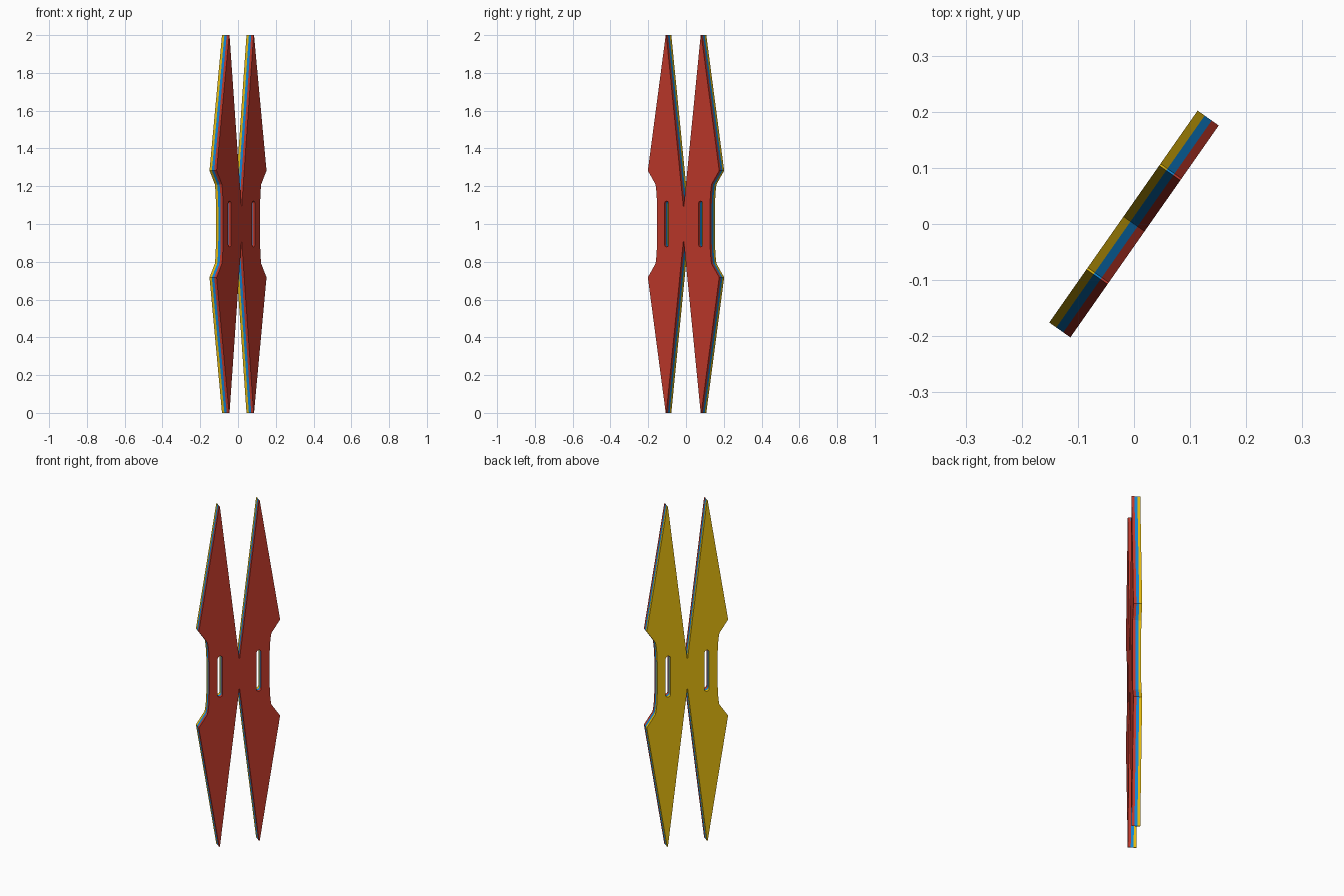
import bpy, math
from mathutils import Matrix

if "Cube" in bpy.data.objects:
    bpy.data.objects.remove(bpy.data.objects["Cube"])

ANGLE = math.radians(55)      # the flat plate stands turned about z
LAYER = 0.0153                # thickness of each coloured sheet


def srgb(r, g, b):
    lin = [(c / 255 / 12.92 if c / 255 <= 0.04045
            else ((c / 255 + 0.055) / 1.055) ** 2.4) for c in (r, g, b)]
    return (*lin, 1)


def material(name, rgb):
    m = bpy.data.materials.new(name)
    m.diffuse_color = srgb(*rgb)
    m.use_nodes = True
    m.node_tree.nodes["Principled BSDF"].inputs["Base Color"].default_value = m.diffuse_color
    return m


def blade_outline():
    # right half, from the upper notch round to the lower notch
    upper = [(0, 0.08), (0.111, 1), (0.115, 1), (0.2305, 0.2825)]
    # shallow concave waist
    n = 16
    waist = [(0.171 + 0.01 * t ** 4, 0.21 * t)
             for t in (1 - 2 * i / n for i in range(n + 1))]
    lower = [(u, -v) for u, v in reversed(upper)]
    right = upper + waist + lower
    left = [(-u, v) for u, v in reversed(right[1:-1])]
    return right + left


def slot_outline(cx, half_height=0.121, r=0.0135, n=8):
    # rounded-end vertical slot
    pts = []
    for sign, start in ((1, 0), (-1, math.pi)):
        for i in range(n + 1):
            a = start + math.pi * i / n
            pts.append((cx + r * math.cos(a),
                        sign * (half_height - r) + r * math.sin(a)))
    return pts


def sheet(name, offset, mat):
    # filled 2D curve, with slots as holes, extruded to the sheet thickness
    cu = bpy.data.curves.new(name + "_profile", 'CURVE')
    cu.dimensions = '2D'
    cu.fill_mode = 'BOTH'
    cu.extrude = LAYER / 2
    for pts in (blade_outline(), slot_outline(-0.11), slot_outline(0.11)):
        sp = cu.splines.new('POLY')
        sp.points.add(len(pts) - 1)
        for p, (u, v) in zip(sp.points, pts):
            p.co = (u, v, 0, 1)
        sp.use_cyclic_u = True
    tmp = bpy.data.objects.new(name + "_profile", cu)
    bpy.context.collection.objects.link(tmp)
    dg = bpy.context.evaluated_depsgraph_get()
    me = bpy.data.meshes.new_from_object(tmp.evaluated_get(dg))
    bpy.data.objects.remove(tmp)
    # stand the sheet upright and turn it
    c, s = math.cos(ANGLE), math.sin(ANGLE)
    me.transform(Matrix(((c, 0, s, s * offset),
                         (s, 0, -c, -c * offset),
                         (0, 1, 0, 1),
                         (0, 0, 0, 1))))
    me.materials.clear()
    me.materials.append(mat)
    for p in me.polygons:
        p.use_smooth = False
        p.material_index = 0
    ob = bpy.data.objects.new(name, me)
    bpy.context.collection.objects.link(ob)


# three stacked sheets
sheet("front_sheet", LAYER, material("red", (192, 57, 43)))
sheet("middle_sheet", 0, material("blue", (16, 136, 216)))
sheet("back_sheet", -LAYER, material("yellow", (241, 196, 15)))
